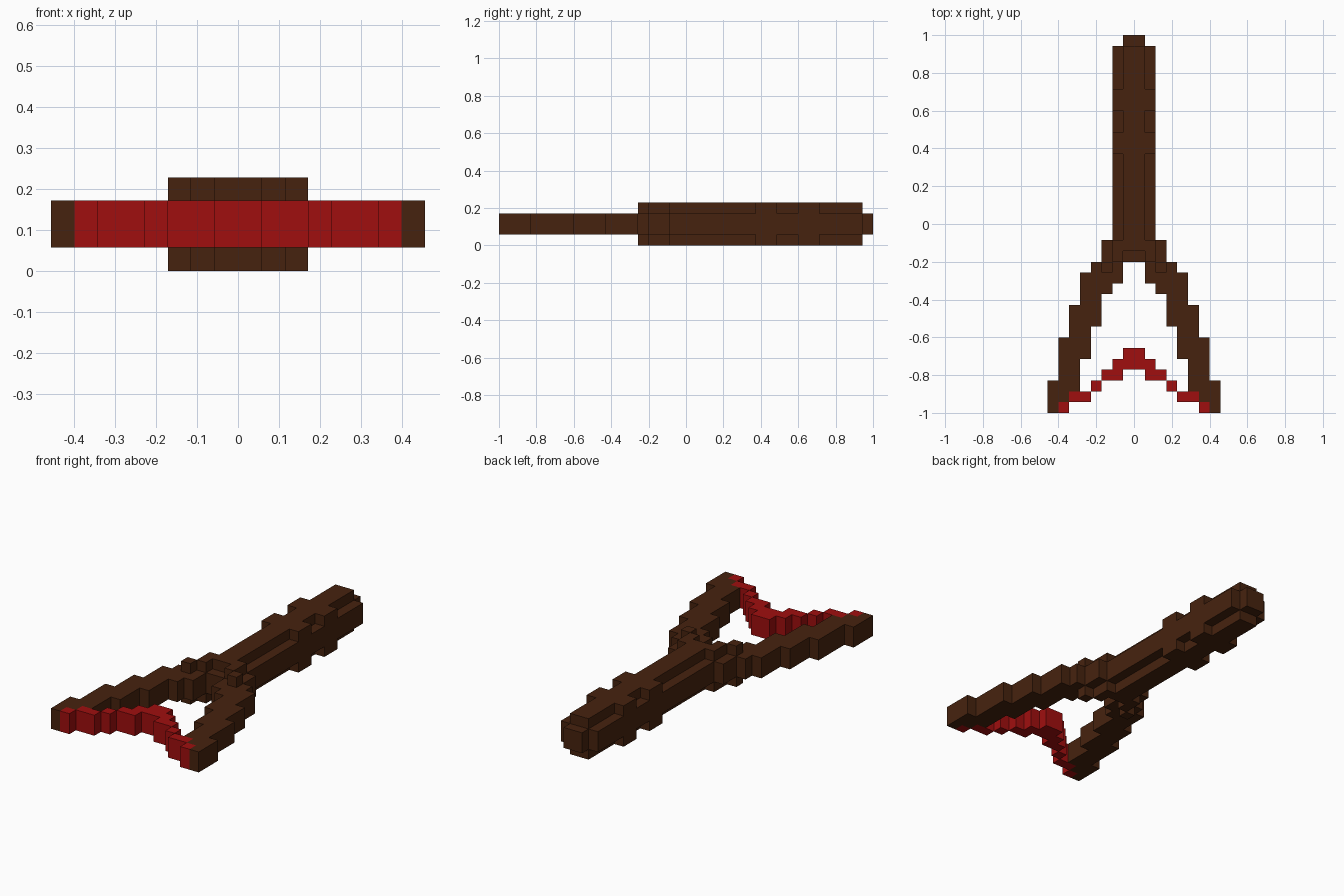
import bpy
import bmesh

cube = bpy.data.objects.get("Cube")
if cube:
    bpy.data.objects.remove(cube, do_unlink=True)

UNIT = 2 / 35          # one block
LENGTH = 35            # blocks from fork tips to handle end


def make_material(name, color):
    mat = bpy.data.materials.new(name)
    mat.use_nodes = True
    mat.diffuse_color = color
    bsdf = mat.node_tree.nodes["Principled BSDF"]
    bsdf.inputs["Base Color"].default_value = color
    bsdf.inputs["Roughness"].default_value = 0.9
    return mat


def make_part(name, bands, bottom, top, material):
    """Extrude mirrored bands (x start, x end, row start, row end) as one block shape."""
    cells = set()
    for x0, x1, r0, r1 in bands:
        for x in range(x0, x1):
            for row in range(r0, r1):
                cells.update({(x, row), (-1 - x, row)})

    bm = bmesh.new()
    corners = {}

    def corner(x, row):
        if (x, row) not in corners:
            position = (x * UNIT, (row - LENGTH / 2) * UNIT, bottom * UNIT)
            corners[x, row] = bm.verts.new(position)
        return corners[x, row]

    for x, row in sorted(cells):
        bm.faces.new([corner(x, row), corner(x + 1, row),
                      corner(x + 1, row + 1), corner(x, row + 1)])

    # Raise the flat footprint into a closed solid
    result = bmesh.ops.extrude_face_region(bm, geom=bm.faces[:], use_keep_orig=True)
    raised = [v for v in result["geom"] if isinstance(v, bmesh.types.BMVert)]
    bmesh.ops.translate(bm, verts=raised, vec=(0, 0, (top - bottom) * UNIT))
    bmesh.ops.recalc_face_normals(bm, faces=bm.faces[:])

    mesh = bpy.data.meshes.new(name)
    bm.to_mesh(mesh)
    bm.free()
    mesh.materials.append(material)
    obj = bpy.data.objects.new(name, mesh)
    bpy.context.collection.objects.link(obj)
    return obj


wood = make_material("dark_brown_wood", (0.062, 0.0165, 0.0045, 1))
rubber = make_material("red_rubber", (0.35, 0.0045, 0.0045, 1))

# Stepped fork arms, from the tips back to the joint
fork_arms = [
    (7, 8, 0, 1), (6, 8, 1, 2), (5, 8, 2, 3), (5, 7, 3, 5), (4, 7, 5, 7),
    (4, 6, 7, 8), (3, 6, 8, 10), (3, 5, 10, 11), (2, 5, 11, 12),
    (1, 5, 12, 13), (1, 4, 13, 14),
]

# Joint, straight handle and narrow end cap
handle = [(0, 3, 14, 16), (0, 2, 16, 34), (0, 1, 34, 35)]

# Raised ridge with two grip rings and a forked front end
ridge = [
    (2, 3, 13, 14), (1, 2, 14, 16), (0, 1, 15, 34),
    (1, 2, 24, 26), (1, 2, 28, 30),
]

# Elastic band sagging back between the tips
band = [
    (6, 7, 0, 1), (4, 6, 1, 2), (3, 4, 2, 3),
    (1, 3, 3, 4), (0, 2, 4, 5), (0, 1, 5, 6),
]

make_part("fork_and_handle", fork_arms + handle, 1, 3, wood)
make_part("upper_ridge", ridge, 3, 4, wood)
make_part("lower_ridge", ridge, 0, 1, wood)
make_part("elastic_band", band, 1, 3, rubber)
